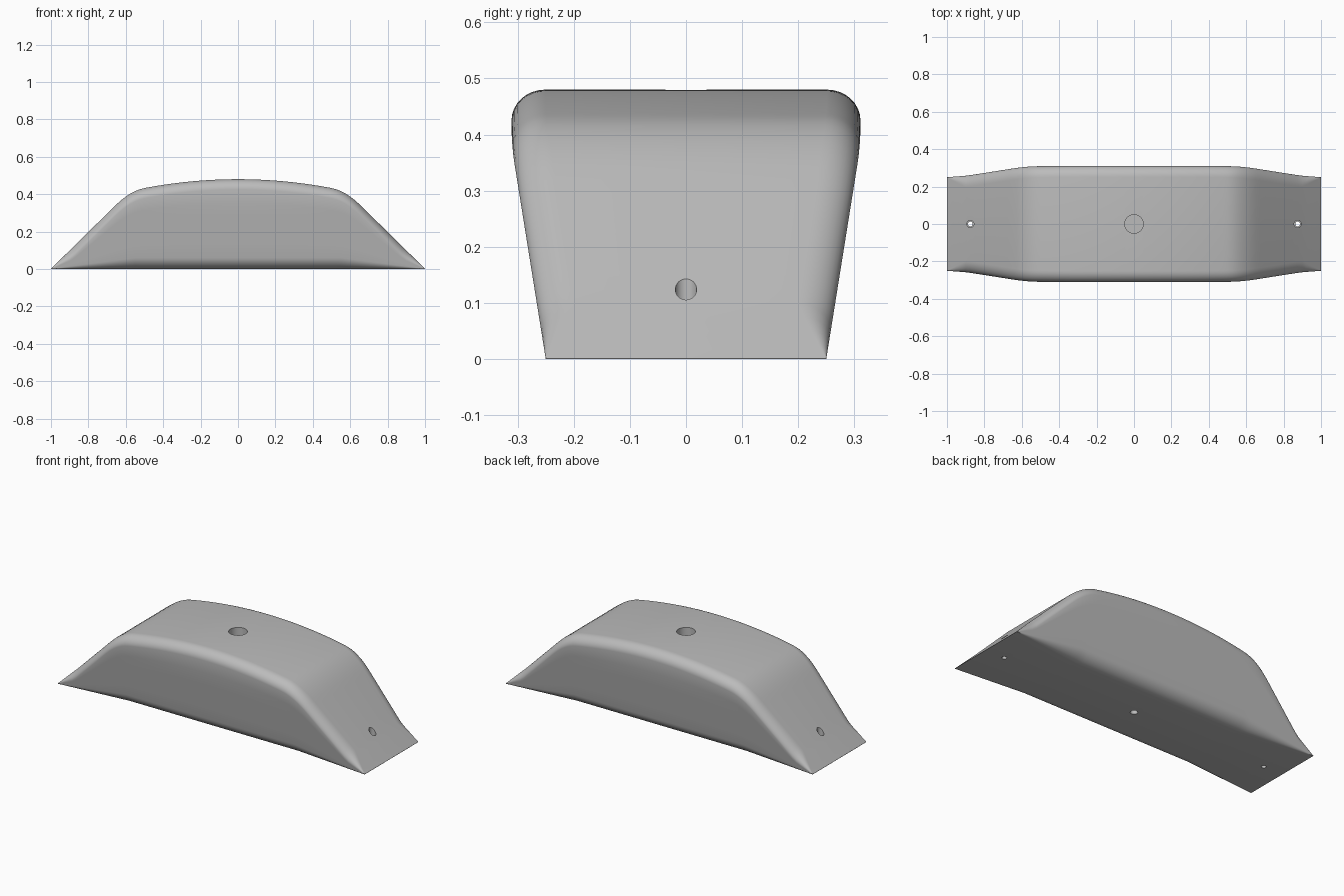
import bpy, bmesh, math

cube = bpy.data.objects.get("Cube")
if cube:
    bpy.data.objects.remove(cube)

grey = bpy.data.materials.new("light grey")
grey.use_nodes = True
tone = (0.5, 0.5, 0.5, 1)
grey.diffuse_color = tone
grey.node_tree.nodes["Principled BSDF"].inputs["Base Color"].default_value = tone


def soft_min(a, b, k):
    h = max(k - abs(a - b), 0) / k
    return min(a, b) - h * h * k / 4


def height(x):
    # shallow crown blended into straight end ramps
    return max(soft_min(0.985 * (1 - abs(x)), 0.48 - 0.19 * x * x, 0.06), 0)


def half_width(z):
    # sides flare outward, then rise straight
    return soft_min(0.25 + 0.16 * z, 0.311, 0.006)


def half_section(x, steps=8):
    h = height(x)
    fade = min(1, (1 - abs(x)) / 0.45)
    low = min(0.06 * fade, 0.4 * h)
    drop = min(0.055, 0.5 * h)
    inset = 0.06 * min(1, h / 0.1)
    pts = []
    for i in range(steps + 1):          # rounded lower edge
        a = math.pi / 2 * i / steps
        z = low * (1 - math.cos(a))
        pts.append((half_width(z) - low * (1 - math.sin(a)), z))
    for i in range(1, 5):               # flared side
        z = low + (h - drop - low) * i / 5
        pts.append((half_width(z), z))
    for i in range(steps + 1):          # rounded upper edge
        a = math.pi / 2 * i / steps
        z = h - drop * (1 - math.sin(a))
        pts.append((half_width(min(z, h - drop)) - inset * (1 - math.cos(a)), z))
    return pts


# body: cross-sections lofted along x
bm = bmesh.new()
count = 80
rings = []
for i in range(count + 1):
    x = 0.999 * (2 * i / count - 1)
    half = half_section(x)
    loop = half + [(-y, z) for y, z in reversed(half)]
    rings.append([bm.verts.new((x / 0.999, y, z)) for y, z in loop])
for a, b in zip(rings, rings[1:]):
    n = len(a)
    for j in range(n):
        k = (j + 1) % n
        bm.faces.new((a[j], a[k], b[k], b[j]))
bm.faces.new(rings[0])
bm.faces.new(rings[-1])
bmesh.ops.recalc_face_normals(bm, faces=bm.faces)
mesh = bpy.data.meshes.new("body")
bm.to_mesh(mesh)
bm.free()
mesh.materials.append(grey)
body = bpy.data.objects.new("body", mesh)
bpy.context.collection.objects.link(body)


def drill(name, x, radius, bottom, top):
    bpy.ops.mesh.primitive_cylinder_add(vertices=32, radius=radius, depth=top - bottom,
                                        location=(x, 0, (top + bottom) / 2))
    cutter = bpy.context.object
    cutter.name = name
    cutter.data.materials.append(grey)
    cutter.hide_render = True
    cut = body.modifiers.new(name, 'BOOLEAN')
    cut.operation = 'DIFFERENCE'
    cut.solver = 'EXACT'
    cut.object = cutter
    return cutter


# blind holes in the middle, stepped screw holes through both ends
cutters = [drill("top_hole_cutter", 0, 0.05, 0.28, 0.6),
           drill("bottom_hole_cutter", 0, 0.02, -0.1, 0.15)]
for side, x in (("right", -0.875), ("left", 0.875)):
    cutters.append(drill(side + "_screw_cutter", x, 0.013, -0.1, 0.3))
    cutters.append(drill(side + "_head_cutter", x, 0.019, 0.04, 0.31))

# apply the cuts and shade
bpy.ops.object.select_all(action='DESELECT')
body.select_set(True)
bpy.context.view_layer.objects.active = body
for mod in list(body.modifiers):
    bpy.ops.object.modifier_apply(modifier=mod.name)
for cutter in cutters:
    bpy.data.objects.remove(cutter)
bpy.ops.object.shade_smooth_by_angle(angle=math.radians(30))
